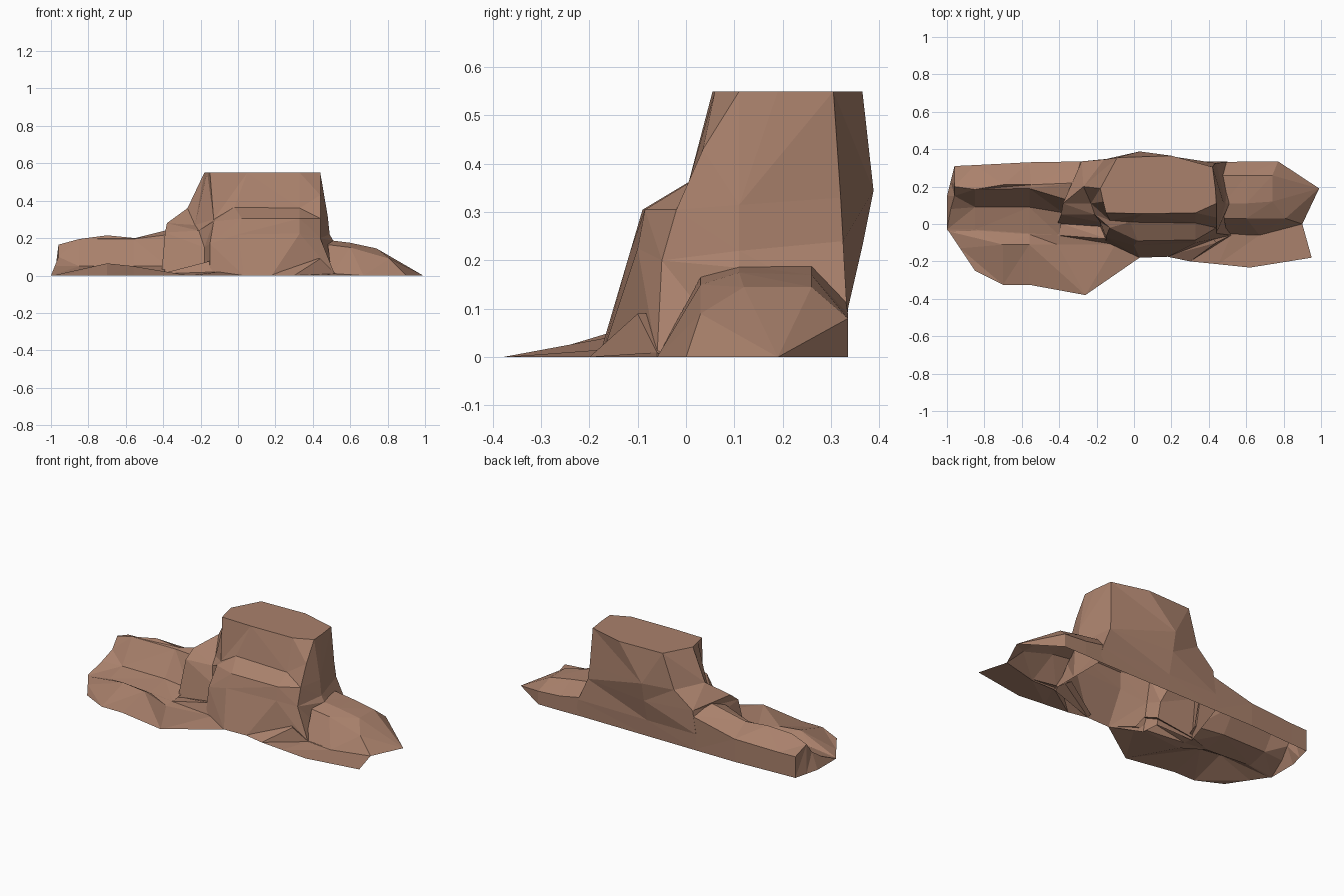
import bpy, bmesh

rock = bpy.data.materials.new("red_rock")
rock.diffuse_color = (0.40, 0.22, 0.15, 1)


def skin(name, rows, closed=False, cap=False):
    """Skin faceted rock between rows of points; the underside stays open."""
    bm = bmesh.new()
    grid = [[bm.verts.new(p) for p in row] for row in rows]
    n = len(grid[0])
    for a, b in zip(grid, grid[1:]):
        for i in range(n if closed else n - 1):
            j = (i + 1) % n
            bm.faces.new((a[i], b[i], b[j], a[j]))
    if cap:
        bm.faces.new(grid[0])
    bmesh.ops.remove_doubles(bm, verts=bm.verts, dist=0.002)
    bmesh.ops.connect_verts_nonplanar(bm, angle_limit=0.02, faces=bm.faces)
    bmesh.ops.recalc_face_normals(bm, faces=bm.faces)
    if sum(f.normal.z * f.calc_area() for f in bm.faces) < 0:
        bmesh.ops.reverse_faces(bm, faces=bm.faces)
    me = bpy.data.meshes.new(name)
    bm.to_mesh(me)
    bm.free()
    me.materials.append(rock)
    ob = bpy.data.objects.new(name, me)
    bpy.context.collection.objects.link(ob)
    return ob


# Central mesa: flat top, waist, front ledge, lower slope, foot
top = [(-.18, .19, .55), (-.165, .12, .55), (-.15, .06, .55), (.05, .055, .55), (.33, .06, .55),
       (.44, .11, .55), (.435, .19, .55), (.42, .305, .55), (.2, .365, .55), (-.09, .355, .55)]
waist = [(-.27, .2, .36), (-.23, .11, .27), (-.13, .02, .30), (-.02, .01, .365), (.33, .005, .36),
         (.44, .035, .43), (.48, .11, .315), (.43, .32, .33), (.03, .388, .345), (-.16, .345, .34)]
ledge = [(-.38, .11, .28), (-.21, .05, .24), (-.13, -.02, .29), (.02, -.09, .305), (.33, -.085, .305),
         (.44, -.02, .305), (.49, .11, .22), (.44, .325, .24), (.03, .365, .23), (-.28, .335, .24)]
slope = [(-.39, .05, .23), (-.18, .01, .15), (-.15, -.07, .17), (.0, -.115, .22), (.33, -.10, .225),
         (.44, -.05, .2), (.51, .11, .185), (.50, .333, .1), (.03, .335, .1), (-.3, .333, .1)]
foot = [(-.41, 0, 0), (-.18, -.02, .02), (-.15, -.10, 0), (.03, -.18, 0), (.18, -.175, 0),
        (.52, -.06, 0), (.52, .11, 0), (.52, .33, 0), (.03, .33, 0), (-.3, .33, 0)]
skin("central_mesa", [top, waist, ledge, slope, foot], closed=True, cap=True)

# Left shoulder rock, rows running front to back
skin("left_rock", [
    [(-1, -.03, 0), (-.85, -.03, .02), (-.56, -.05, .02), (-.40, -.06, .01)],
    [(-.98, .08, .05), (-.85, .09, .05), (-.56, .09, .05), (-.38, .06, .05)],
    [(-.96, .15, .10), (-.85, .185, .195), (-.56, .19, .195), (-.36, .13, .22)],
    [(-.96, .20, .165), (-.70, .21, .215), (-.55, .21, .20), (-.31, .22, .26)],
    [(-.96, .31, .13), (-.85, .315, .13), (-.56, .33, .14), (-.26, .335, .21)],
    [(-.96, .31, 0), (-.85, .315, 0), (-.56, .33, 0), (-.28, .33, 0)]])
skin("left_rock_end", [
    [(-1, -.03, 0), (-.98, .08, .05), (-.96, .15, .10), (-.96, .20, .165), (-.96, .31, .13)],
    [(-1, -.03, 0), (-1, .08, 0), (-1, .15, 0), (-.98, .23, 0), (-.96, .31, 0)]])

# Right sloping rock, tapering to a point
tip = (.99, .19, 0)
skin("right_rock", [
    [(.50, -.06, 0), (.67, -.06, 0), (.90, 0, 0), tip],
    [(.48, .03, .165), (.60, .03, .15), (.81, .03, .09), tip],
    [(.48, .11, .19), (.60, .11, .175), (.74, .12, .145), tip],
    [(.46, .26, .19), (.60, .26, .17), (.74, .26, .145), tip],
    [(.46, .33, .12), (.62, .335, .09), (.77, .335, .08), tip],
    [(.48, .33, 0), (.62, .335, 0), (.77, .335, 0), tip]])

# Low aprons spreading in front
skin("left_apron", [
    [(-1, -.03, 0), (-.85, -.03, .02), (-.56, -.05, .02), (-.41, .01, .01), (-.16, 0, .05)],
    [(-.99, -.04, 0), (-.84, -.035, .02), (-.56, -.055, .02), (-.41, -.06, .01), (-.14, -.08, .08)],
    [(-.93, -.13, 0), (-.70, -.11, .065), (-.56, -.11, .05), (-.41, -.11, 0), (-.10, -.11, .02)],
    [(-.85, -.25, 0), (-.70, -.325, 0), (-.56, -.325, 0), (-.26, -.38, 0), (.03, -.18, 0)]])
skin("right_apron", [
    [(.18, -.15, .01), (.40, -.05, .09), (.51, -.03, .01), (.67, -.055, .005), (.90, 0, 0)],
    [(.18, -.17, .005), (.44, -.10, .09), (.52, -.06, .01), (.67, -.06, 0), (.90, 0, 0)],
    [(.18, -.175, 0), (.30, -.20, 0), (.45, -.215, 0), (.62, -.233, 0), (.95, -.18, 0)]])
